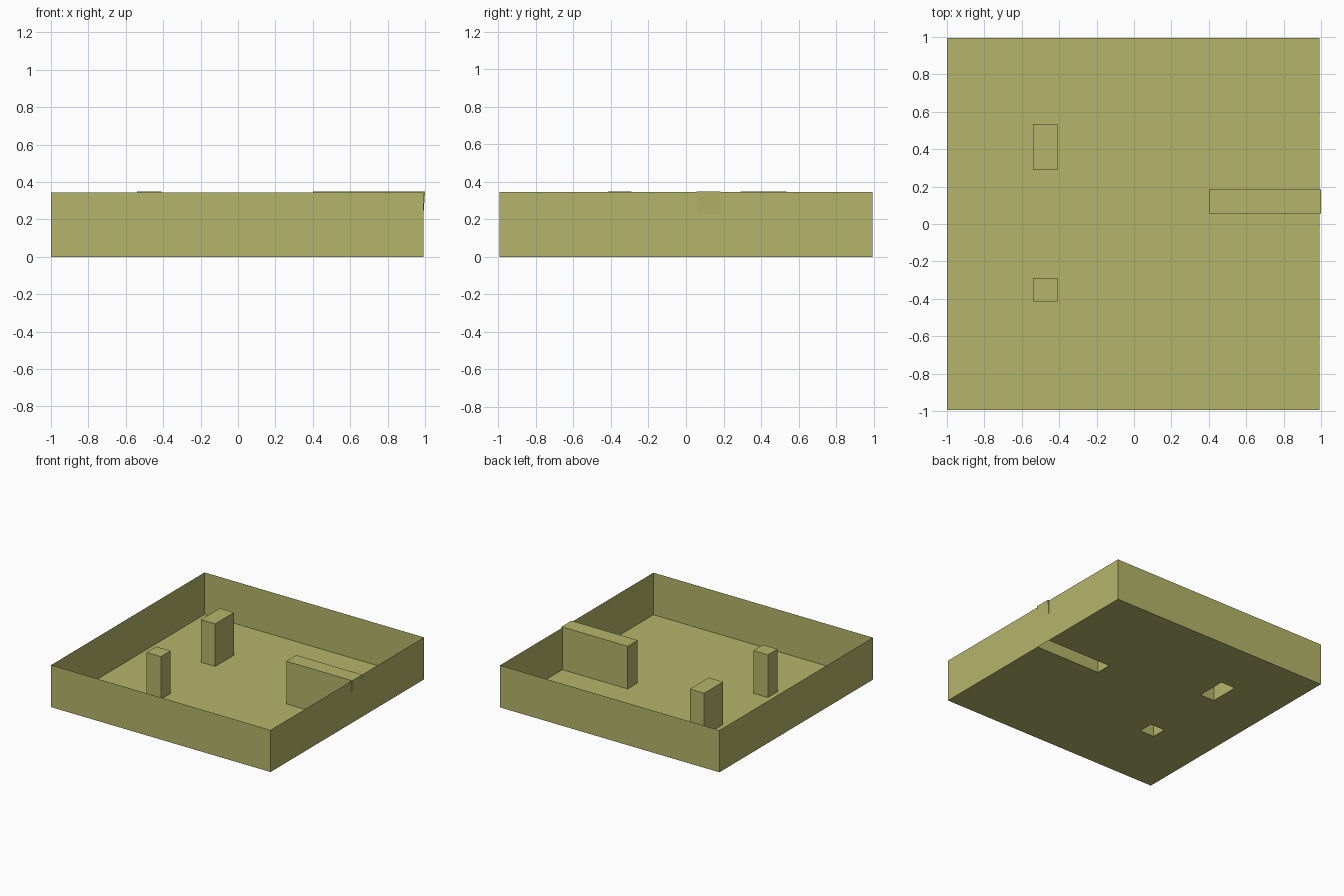
import bpy, bmesh

if "Cube" in bpy.data.objects:
    bpy.data.objects.remove(bpy.data.objects["Cube"])

mat = bpy.data.materials.new("olive")
mat.diffuse_color = (0.46, 0.46, 0.145, 1)
mat.use_nodes = True
mat.node_tree.nodes["Principled BSDF"].inputs["Base Color"].default_value = mat.diffuse_color

X0, X1, Y0, Y1 = -1.0, 0.992, -0.995, 0.995
WALL_H, BLOCK_H = 0.345, 0.35

# footprints of hollow blocks: x min, x max, y min, y max
BLOCKS = {
    "large_pillar": (-0.54, -0.41, 0.29, 0.535),
    "small_pillar": (-0.54, -0.41, -0.415, -0.29),
    "side_ridge": (0.40, X1, 0.055, 0.185),
}


def make(name, polys):
    bm = bmesh.new()
    for poly in polys:
        bm.faces.new([bm.verts.new(p) for p in poly])
    bmesh.ops.remove_doubles(bm, verts=bm.verts, dist=1e-5)
    me = bpy.data.meshes.new(name)
    bm.to_mesh(me)
    bm.free()
    me.materials.append(mat)
    ob = bpy.data.objects.new(name, me)
    bpy.context.collection.objects.link(ob)
    return ob


def ring(x0, x1, y0, y1):
    return [(x0, y0), (x1, y0), (x1, y1), (x0, y1)]


def sides(pts, h):
    """Upright sheets along a closed outline, facing outward."""
    return [[(*a, 0), (*b, 0), (*b, h), (*a, h)]
            for a, b in zip(pts, pts[1:] + pts[:1])]


# floor sheet, left open below every hollow block
xs = sorted({X0, X1} | {v for b in BLOCKS.values() for v in b[:2]})
ys = sorted({Y0, Y1} | {v for b in BLOCKS.values() for v in b[2:]})
cells = []
for a, b in zip(xs, xs[1:]):
    for c, d in zip(ys, ys[1:]):
        mx, my = (a + b) / 2, (c + d) / 2
        if not any(q[0] < mx < q[1] and q[2] < my < q[3] for q in BLOCKS.values()):
            cells.append([(x, y, 0) for x, y in ring(a, b, c, d)])
make("floor", cells)

# thin surrounding walls
make("outer_walls", sides(ring(X0, X1, Y0, Y1), WALL_H))

# hollow pillars, closed on top and open below
for name in ("large_pillar", "small_pillar"):
    pts = ring(*BLOCKS[name])
    make(name, sides(pts, BLOCK_H) + [[(x, y, BLOCK_H) for x, y in pts]])

# ridge whose end leans out slightly through the right wall
x0, x1, y0, y1 = BLOCKS["side_ridge"]
xe, zl, h = 1.0, 0.23, BLOCK_H
profile = [(x0, 0), (x1, 0), (x1, zl), (xe, h), (x0, h)]
make("side_ridge", [
    [(x, y0, z) for x, z in profile],
    [(x, y1, z) for x, z in reversed(profile)],
    [(x0, y1, 0), (x0, y0, 0), (x0, y0, h), (x0, y1, h)],
    [(x0, y0, h), (xe, y0, h), (xe, y1, h), (x0, y1, h)],
    [(x1, y0, zl), (x1, y1, zl), (xe, y1, h), (xe, y0, h)],
])
